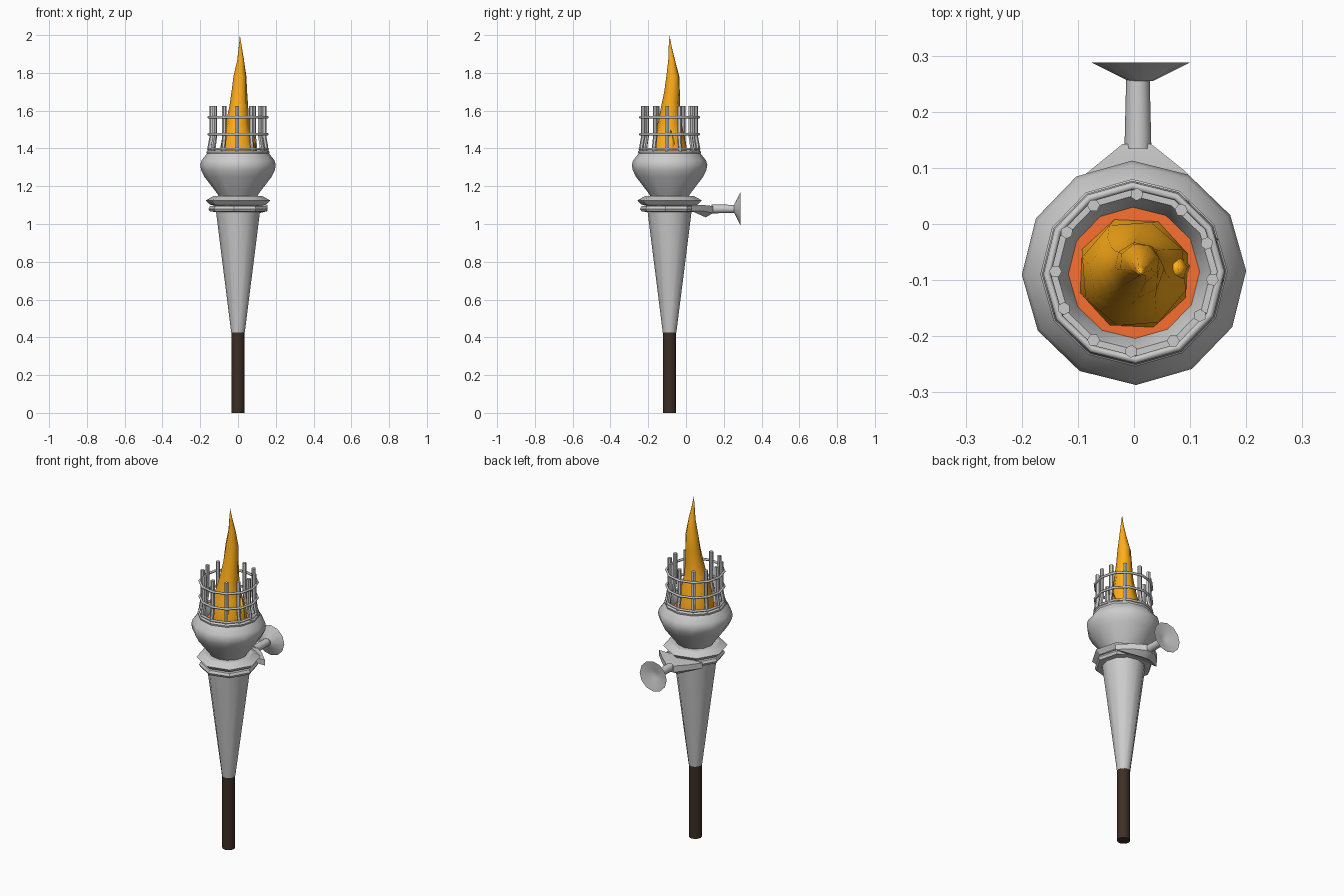
import bpy, bmesh, math
from mathutils import Vector, Matrix

if "Cube" in bpy.data.objects:
    bpy.data.objects.remove(bpy.data.objects["Cube"])

CY = -0.087  # torch axis offset in y


def material(name, rgb):
    m = bpy.data.materials.new(name)
    m.diffuse_color = (*rgb, 1)
    m.use_nodes = True
    m.node_tree.nodes["Principled BSDF"].inputs["Base Color"].default_value = m.diffuse_color
    return m


WOOD = material("dark_wood", (0.045, 0.027, 0.018))
FLAME = material("flame_yellow", (1.0, 0.42, 0.01))
EMBER = material("ember_orange", (0.95, 0.16, 0.03))


def finish(name, bm, mat=None, angle=40):
    bmesh.ops.remove_doubles(bm, verts=bm.verts, dist=1e-5)
    bmesh.ops.recalc_face_normals(bm, faces=bm.faces)
    me = bpy.data.meshes.new(name)
    bm.to_mesh(me)
    bm.free()
    ob = bpy.data.objects.new(name, me)
    bpy.context.collection.objects.link(ob)
    if mat:
        me.materials.append(mat)
    if angle:
        bpy.ops.object.select_all(action='DESELECT')
        bpy.context.view_layer.objects.active = ob
        ob.select_set(True)
        bpy.ops.object.shade_smooth_by_angle(angle=math.radians(angle))
    return ob


def skin(bm, rings, cap=False):
    """Bridge a list of equally sized point rings with quads."""
    vs = [[bm.verts.new(p) for p in r] for r in rings]
    n = len(vs[0])
    for a, b in zip(vs, vs[1:]):
        for i in range(n):
            j = (i + 1) % n
            bm.faces.new((a[i], a[j], b[j], b[i]))
    if cap:
        bm.faces.new(vs[0])
        bm.faces.new(vs[-1])


def circle(r, z, n=12, phase=1.0, cx=0.0, cy=CY):
    p = math.radians(phase)
    return [Vector((cx + r * math.cos(p + math.tau * i / n),
                    cy + r * math.sin(p + math.tau * i / n), z)) for i in range(n)]


def lathe(name, profile, n=12, phase=1.0, mat=None, cap=False, angle=40):
    bm = bmesh.new()
    skin(bm, [circle(r, z, n, phase) for r, z in profile], cap)
    return finish(name, bm, mat, angle)


def lathe_y(name, profile, cx, cz, n=12):
    """Turned part along the y axis; profile is (radius, y)."""
    bm = bmesh.new()
    skin(bm, [[Vector((p.x + cx, y, p.y + cz)) for p in circle(r, 0, n, 0, 0, 0)]
              for r, y in profile])
    return finish(name, bm)


# Handle and tapering metal body
lathe("handle", [(0.035, 0), (0.035, 0.43)], mat=WOOD, cap=True)
lathe("body", [(0.036, 0.425), (0.117, 1.07), (0.12, 1.10)], cap=True)

# Collar: eight-sided upper disc above the clamp plate
lathe("collar_disc", [(0.12, 1.095), (0.15, 1.103), (0.172, 1.125), (0.13, 1.148), (0.09, 1.15)],
      n=8, phase=37, cap=True, angle=25)
lathe("clamp_plate", [(0.11, 1.063), (0.15, 1.066), (0.158, 1.08), (0.15, 1.094), (0.11, 1.096)],
      n=8, phase=37, cap=True, angle=25)

# Clamp tail that narrows to the wall arm
bm = bmesh.new()
for p in [(-0.085, 0.09), (-0.13, 0.03), (0.155, 0.03), (0.09, 0.095)]:
    for z in (1.068, 1.1):
        bm.verts.new((*p, z))
for x in (-0.02, 0.03):
    for p in [(0.105, 1.035), (0.143, 1.058), (0.143, 1.095)]:
        bm.verts.new((x, *p))
bmesh.ops.convex_hull(bm, input=bm.verts)
finish("clamp_tail", bm, angle=30)

# Wall arm and its flared, hollow mounting cup
lathe_y("wall_arm", [(0, 0.135), (0.024, 0.135), (0.021, 0.258), (0, 0.258)], 0.007, 1.08)
lathe_y("wall_cup", [(0.022, 0.255), (0.088, 0.288), (0.084, 0.288), (0.02, 0.261), (0, 0.261)],
        0.012, 1.081)

# Bowl with rolled rim and open mouth
lathe("bowl", [(0.0, 1.14), (0.1, 1.145), (0.113, 1.165), (0.178, 1.25), (0.195, 1.285),
               (0.2, 1.312), (0.193, 1.337), (0.165, 1.372), (0.167, 1.382), (0.158, 1.39),
               (0.137, 1.39), (0.117, 1.35), (0.115, 1.33)])
lathe("ember_bed", [(0.117, 1.352), (0, 1.355)], mat=EMBER)

# Cage bars, flaring slightly at the foot
bar_angles = [88, 53, 22, -5, -33, -60, -92, -121, -153, 179, 149, 121]
for k, a in enumerate(bar_angles):
    d = Vector((math.cos(math.radians(a)), math.sin(math.radians(a)), 0))
    bm = bmesh.new()
    rings = []
    for r, z in [(0.15, 1.375), (0.149, 1.41), (0.14, 1.46), (0.14, 1.625)]:
        c = d * r
        rings.append(circle(0.0115, z, 6, a, c.x, c.y + CY))
    skin(bm, rings, cap=True)
    finish(f"cage_bar_{k + 1}", bm)

# Cage hoops
for k, (z, R) in enumerate([(1.397, 0.157), (1.475, 0.155), (1.565, 0.155)]):
    t = 0.007
    prof = [(R + t * math.cos(math.tau * i / 6), z + t * math.sin(math.tau * i / 6))
            for i in range(7)]
    lathe(f"cage_hoop_{k + 1}", prof, angle=65)

# Flame: leaning, twisting sections (radius, z, centre x, centre y)
sections = [(0.102, 1.353, 0.0, -0.088), (0.097, 1.41, 0.0, -0.089), (0.077, 1.48, -0.004, -0.088),
            (0.06, 1.55, -0.002, -0.086), (0.05, 1.62, 0.004, -0.082), (0.042, 1.70, 0.007, -0.074),
            (0.036, 1.78, 0.01, -0.070), (0.019, 1.87, 0.014, -0.076),
            (0.008, 1.94, 0.012, -0.084), (0.0, 2.0, 0.01, -0.087)]
bm = bmesh.new()
skin(bm, [circle(r, z, 8, 20 + i * 7, x, y) for i, (r, z, x, y) in enumerate(sections)])
finish("flame", bm, FLAME, 60)

# Small side tongue of fire
bm = bmesh.new()
skin(bm, [circle(r, z, 6, 10, x, y) for r, z, x, y in
          [(0.03, 1.353, 0.07, -0.08), (0.022, 1.42, 0.074, -0.08), (0.0, 1.5, 0.078, -0.08)]])
finish("flame_tongue", bm, FLAME, 60)
